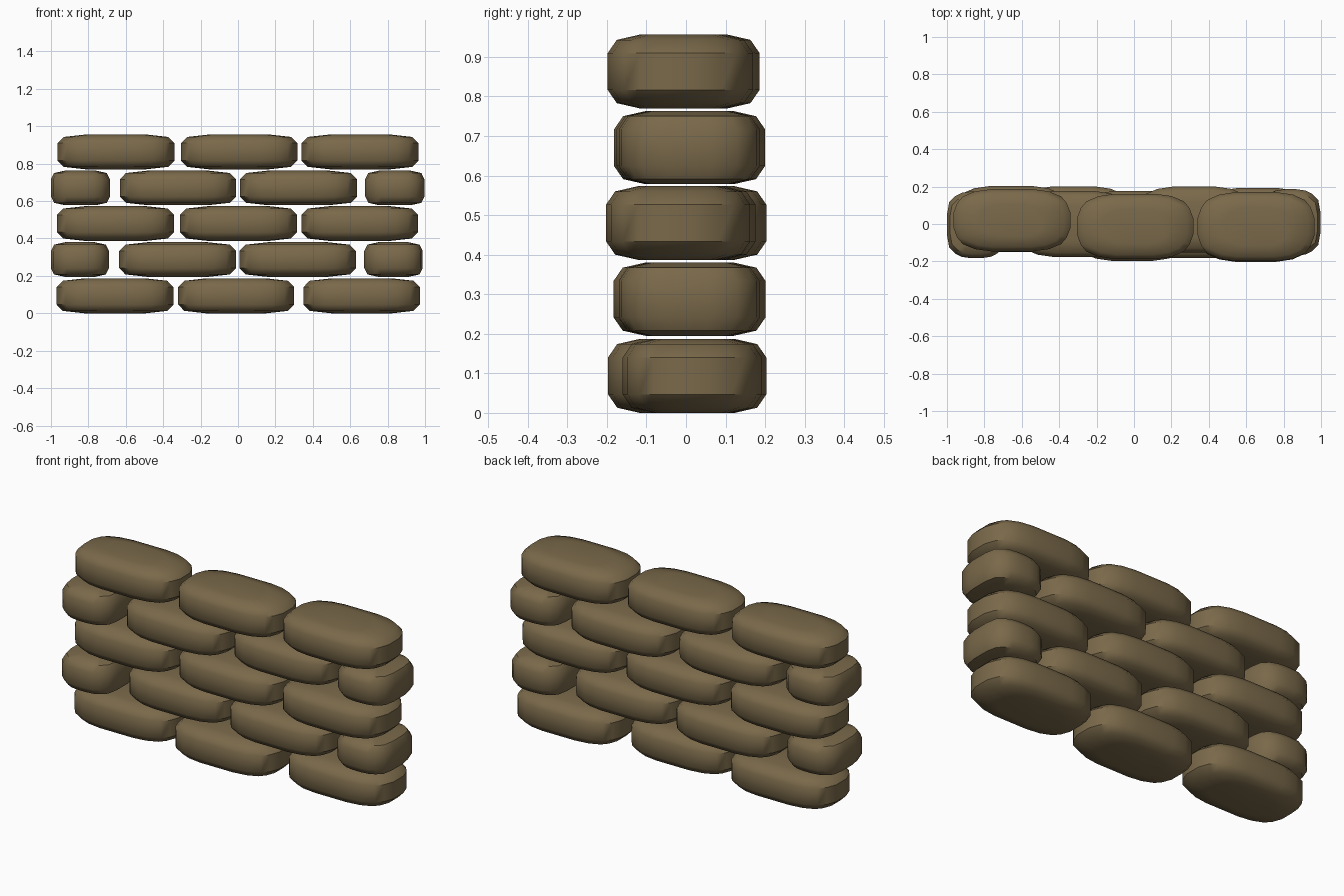
import bpy, bmesh

if "Cube" in bpy.data.objects:
    bpy.data.objects.remove(bpy.data.objects["Cube"])

stone = bpy.data.materials.new("brown_stone")
stone.diffuse_color = (0.195, 0.142, 0.069, 1)
stone.use_nodes = True
stone.node_tree.nodes["Principled BSDF"].inputs["Base Color"].default_value = stone.diffuse_color


def outline(hx, hy):
    """Rounded rectangle, counter-clockwise; half bricks have squarer ends."""
    if hx > 0.2:
        q = [(hx, hy * 0.25), (hx - 0.02, hy * 0.56), (hx - 0.05, hy * 0.77),
             (hx - 0.115, hy * 0.93), (hx - 0.2, hy)]
    else:
        q = [(hx, hy * 0.3), (hx - 0.012, hy * 0.68), (hx - 0.045, hy * 0.86),
             (hx - 0.08, hy * 0.96), (hx - 0.13, hy)]
    r = q[::-1]
    return (q + [(-x, y) for x, y in r] + [(-x, -y) for x, y in q]
            + [(x, -y) for x, y in r])


def brick(name, x0, x1, z0, z1, yc, hy):
    hx, hz = (x1 - x0) / 2, (z1 - z0) / 2
    k = 1 if hx > 0.2 else 0.5
    # stacked rings: height fraction, inset in x, inset in y
    half = [(.5, 0, 0), (.86, .033 * k, .023), (1, .15 * k, .08)]
    levels = [(-t, a, b) for t, a, b in half[::-1]] + half
    bm = bmesh.new()
    rings = []
    for t, ix, iy in levels:
        sx, sy = (hx - ix) / hx, (hy - iy) / hy
        rings.append([bm.verts.new((x * sx, y * sy, t * hz)) for x, y in outline(hx, hy)])
    n = len(rings[0])
    for a, b in zip(rings, rings[1:]):
        for i in range(n):
            j = (i + 1) % n
            bm.faces.new((a[i], a[j], b[j], b[i]))
    bm.faces.new(rings[0][::-1])
    bm.faces.new(rings[-1])
    bmesh.ops.recalc_face_normals(bm, faces=bm.faces)
    me = bpy.data.meshes.new(name)
    bm.to_mesh(me)
    bm.free()
    me.materials.append(stone)
    me.shade_smooth()
    me.set_sharp_from_angle(angle=0.75)
    ob = bpy.data.objects.new(name, me)
    ob.location = ((x0 + x1) / 2, yc, (z0 + z1) / 2)
    bpy.context.collection.objects.link(ob)


# courses: bottom, top, then (x start, x end, y centre, half depth) for each brick
courses = [
    (0.0, 0.187, [(-.97, -.345, .027, .176), (-.32, .30, -.022, .175), (.35, .972, .016, .176)]),
    (0.195, 0.38, [(-1, -.69, -.005, .178), (-.635, -.01, .026, .175), (.008, .63, -.008, .175), (.675, .987, .008, .178)]),
    (0.387, 0.573, [(-.967, -.343, .027, .176), (-.31, .315, 0, .176), (.34, .962, -.02, .182)]),
    (0.578, 0.763, [(-1, -.685, -.004, .178), (-.632, -.01, 0, .176), (.01, .636, .024, .176), (.68, .997, .008, .178)]),
    (0.77, 0.956, [(-.965, -.34, .02, .166), (-.305, .317, -.013, .174), (.34, .965, -.014, .184)]),
]
for c, (z0, z1, row) in enumerate(courses):
    for i, (x0, x1, yc, hy) in enumerate(row):
        kind = "half_brick" if x1 - x0 < 0.4 else "brick"
        brick(f"{kind}_row{c + 1}_{i + 1}", x0, x1, z0, z1, yc, hy)
